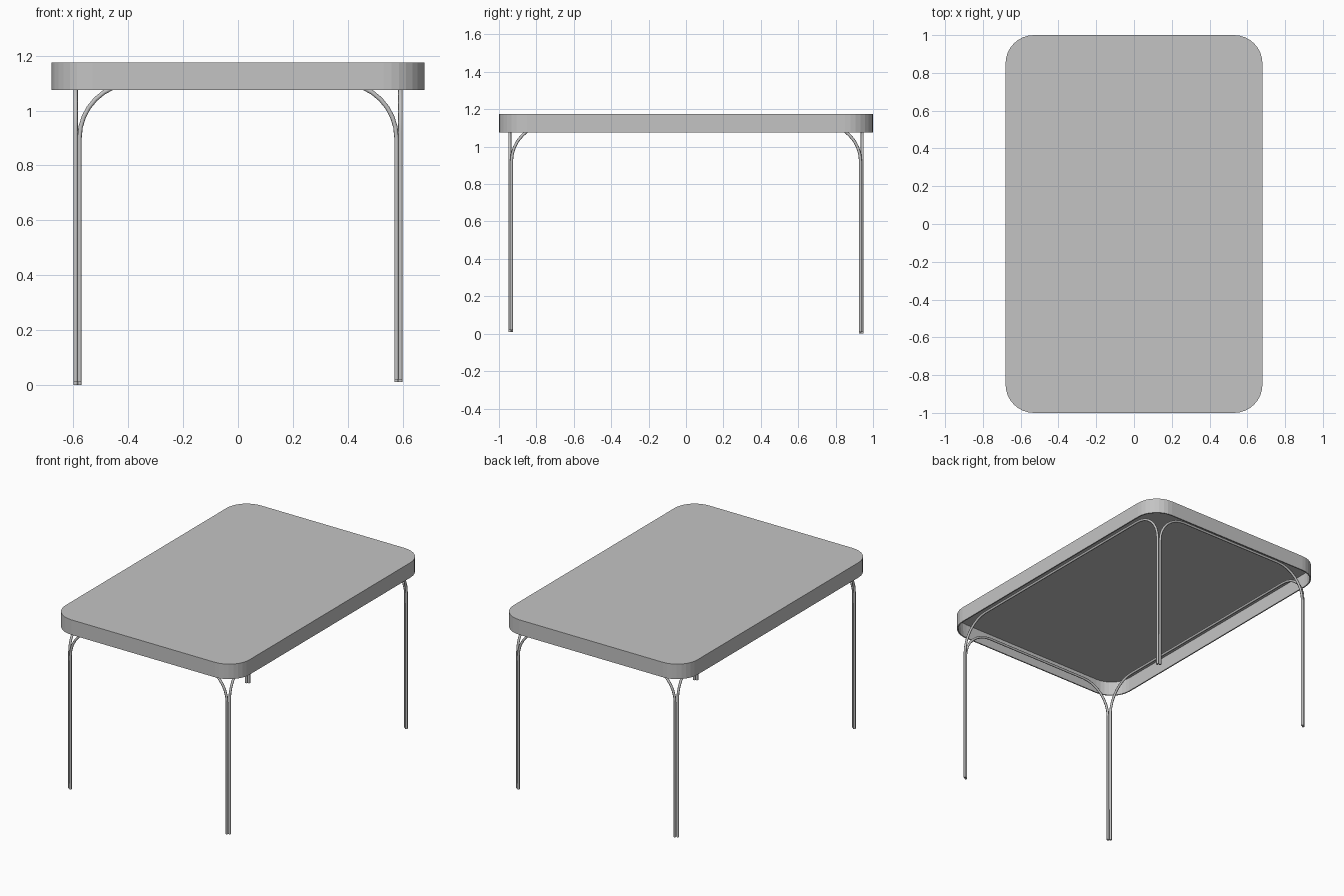
import bpy, bmesh, math
from mathutils import Vector

cube = bpy.data.objects.get("Cube")
if cube:
    bpy.data.objects.remove(cube, do_unlink=True)


def material(name, rgb):
    m = bpy.data.materials.new(name)
    m.use_nodes = True
    m.diffuse_color = (*rgb, 1)
    m.node_tree.nodes["Principled BSDF"].inputs["Base Color"].default_value = (*rgb, 1)
    return m


grey = material("plain grey", (0.55, 0.55, 0.55))

HALF_X, HALF_Y = 0.68, 1.0
TOP, BOTTOM = 1.175, 1.075
CORNER, STEPS = 0.15, 8


def arc(cx, cy, r, start, end, steps=STEPS):
    angles = [math.radians(start + (end - start) * i / steps) for i in range(steps + 1)]
    return [(cx + r * math.cos(a), cy + r * math.sin(a)) for a in angles]


# Tabletop: rounded sheet with a thin skirt, hollow underneath
outline = []
for k, (sx, sy) in enumerate([(1, 1), (-1, 1), (-1, -1), (1, -1)]):
    outline += arc(sx * (HALF_X - CORNER), sy * (HALF_Y - CORNER), CORNER, 90 * k, 90 * k + 90)
bm = bmesh.new()
sheet = bm.faces.new([bm.verts.new((x, y, TOP)) for x, y in outline])
skirt = bmesh.ops.extrude_edge_only(bm, edges=sheet.edges[:])
low = [v for v in skirt["geom"] if isinstance(v, bmesh.types.BMVert)]
bmesh.ops.translate(bm, verts=low, vec=(0, 0, BOTTOM - TOP))
bmesh.ops.recalc_face_normals(bm, faces=bm.faces[:])
if sheet.normal.z < 0:
    bmesh.ops.reverse_faces(bm, faces=bm.faces[:])
mesh = bpy.data.meshes.new("tabletop")
bm.to_mesh(mesh)
bm.free()
tabletop = bpy.data.objects.new("tabletop", mesh)
bpy.context.collection.objects.link(tabletop)
mesh.materials.append(grey)
shell = tabletop.modifiers.new("thin shell", "SOLIDIFY")
shell.thickness = 0.008
shell.offset = -1


def leg_loop(name, half, rail_z, place, foot):
    """Bent tube: up one leg, round a bend, along the rail and down again."""
    r = 0.2
    bends = arc(-half + r, rail_z - r, r, 180, 90) + arc(half - r, rail_z - r, r, 90, 0)
    path = [(-half, foot(-1))] + bends + [(half, foot(1))]
    curve = bpy.data.curves.new(name, "CURVE")
    curve.dimensions = "3D"
    curve.bevel_depth = 0.008
    curve.bevel_resolution = 2
    curve.use_fill_caps = True
    spline = curve.splines.new("POLY")
    spline.points.add(len(path) - 1)
    for point, (u, z) in zip(spline.points, path):
        point.co = (*place(u, z), 1)
    curve.materials.append(grey)
    obj = bpy.data.objects.new(name, curve)
    bpy.context.collection.objects.link(obj)
    bpy.ops.object.select_all(action="DESELECT")
    obj.select_set(True)
    bpy.context.view_layer.objects.active = obj
    bpy.ops.object.convert(target="MESH")
    bpy.ops.object.shade_smooth_by_angle(angle=math.radians(50))


# Foot height: the frame stands very slightly uneven
def foot_height(sx, sy):
    return 0.01 + 0.005 * (sx - sy)


# Tube loops under both ends and both long sides
for s, end, side in [(-1, "front", "right"), (1, "back", "left")]:
    leg_loop(end + "_leg_loop", 0.578, 1.10,
             lambda u, z: Vector((u, s * 0.942, z)), lambda t: foot_height(t, s))
    leg_loop(side + "_leg_loop", 0.933, 1.12,
             lambda u, z: Vector((s * 0.592, u, z)), lambda t: foot_height(s, t))
